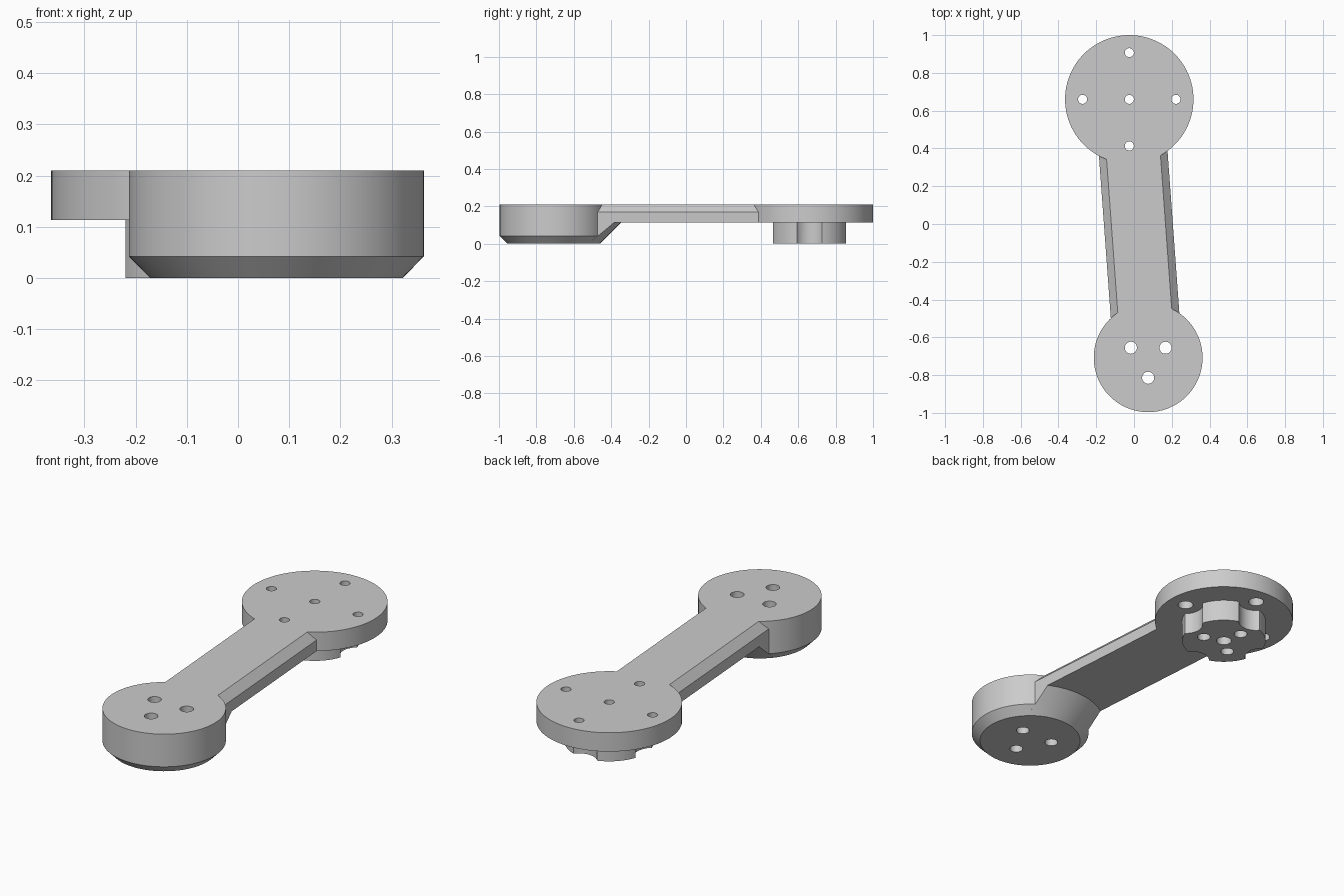
import bpy, bmesh, math
from mathutils import Vector

cube = bpy.data.objects.get("Cube")
if cube:
    bpy.data.objects.remove(cube)

TOP = 0.21                            # flush upper face
ARM_Z = 0.113                         # underside of the arm and large disc
SMALL = Vector((0.075, -0.708))       # centre of the small end
LARGE = Vector((-0.025, 0.66))        # centre of the large end
PIN = 0.106                           # radius of the three-hole patterns
BOLT = 0.247                          # radius of the outer bolt circle

gray = bpy.data.materials.new("plain gray")
gray.use_nodes = True
gray.diffuse_color = (0.6, 0.6, 0.6, 1)
gray.node_tree.nodes["Principled BSDF"].inputs["Base Color"].default_value = (0.6, 0.6, 0.6, 1)


def finish(name, bm):
    bmesh.ops.recalc_face_normals(bm, faces=bm.faces)
    mesh = bpy.data.meshes.new(name)
    bm.to_mesh(mesh)
    bm.free()
    obj = bpy.data.objects.new(name, mesh)
    bpy.context.collection.objects.link(obj)
    return obj


def loft(name, rings):
    """Skin a list of equal-length point rings and cap both ends."""
    bm = bmesh.new()
    loops = [[bm.verts.new(p) for p in ring] for ring in rings]
    n = len(loops[0])
    for a, b in zip(loops, loops[1:]):
        for i in range(n):
            j = (i + 1) % n
            bm.faces.new((a[i], a[j], b[j], b[i]))
    bm.faces.new(loops[0])
    bm.faces.new(loops[-1])
    return finish(name, bm)


def turned(name, centre, profile, sides=96):
    """Round part from (radius, height) pairs."""
    return loft(name, [[(centre.x + r * math.cos(math.tau * i / sides),
                         centre.y + r * math.sin(math.tau * i / sides), z)
                        for i in range(sides)] for r, z in profile])


def combine(obj, other, operation):
    mod = obj.modifiers.new(operation.title(), "BOOLEAN")
    mod.operation = operation
    mod.solver = "EXACT"
    mod.object = other
    bpy.ops.object.select_all(action="DESELECT")
    bpy.context.view_layer.objects.active = obj
    obj.select_set(True)
    bpy.ops.object.modifier_apply(modifier=mod.name)
    bpy.data.objects.remove(other)


def drill(obj, centre, radius, z0, z1):
    combine(obj, turned("hole", centre, [(radius, z0), (radius, z1)], 32), "DIFFERENCE")


def around(centre, radius, start, count):
    for i in range(count):
        a = math.radians(start) + math.tau * i / count
        yield centre + radius * Vector((math.cos(a), math.sin(a)))


def bar(name, section):
    """Extrude a half cross-section, mirrored, between the two end centres."""
    outline = section + [(-w, z) for w, z in reversed(section)]
    along = (LARGE - SMALL).normalized()
    side = Vector((along.y, -along.x))
    return loft(name, [[(*(c + side * w), z) for w, z in outline] for c in (SMALL, LARGE)])


# Small end with chamfered lower rim
link = turned("link_arm", SMALL, [(0.247, 0), (0.288, 0.042), (0.288, TOP)])

# Conical gusset under the arm, limited to the arm's width
gusset = turned("gusset", SMALL, [(0.247, 0), (0.247 + 0.13, 0.13)])
combine(gusset, bar("gusset_limit", [(0.182, -0.1), (0.182, 0.16)]), "INTERSECT")
combine(link, gusset, "UNION")

# Arm with bevelled upper edges
combine(link, bar("arm", [(0.182, ARM_Z), (0.182, 0.17), (0.143, TOP)]), "UNION")

# Large end disc
combine(link, turned("large_disc", LARGE, [(0.34, ARM_Z), (0.34, TOP)]), "UNION")

# Scalloped hub below the large disc
hub = turned("hub", LARGE, [(0.206, 0), (0.206, 0.15)])
for p in around(LARGE, BOLT, 0, 4):
    drill(hub, p, 0.085, -0.1, 0.3)
combine(link, hub, "UNION")

# Three through holes in the small end
for p in around(SMALL, PIN, 30, 3):
    drill(link, p, 0.032, -0.1, 0.3)

# Stepped bolt holes in the large end
for p in around(LARGE, BOLT, 0, 4):
    drill(link, p, 0.024, -0.1, 0.3)
    drill(link, p, 0.037, -0.1, 0.16)
drill(link, LARGE, 0.024, -0.1, 0.3)
drill(link, LARGE, 0.037, -0.1, 0.1)

# Blind holes in the hub
for p in around(LARGE, PIN, -19, 3):
    drill(link, p, 0.032, -0.1, 0.13)

link.data.materials.clear()
link.data.materials.append(gray)
bpy.ops.object.select_all(action="DESELECT")
bpy.context.view_layer.objects.active = link
link.select_set(True)
bpy.ops.object.shade_smooth_by_angle(angle=math.radians(25))
